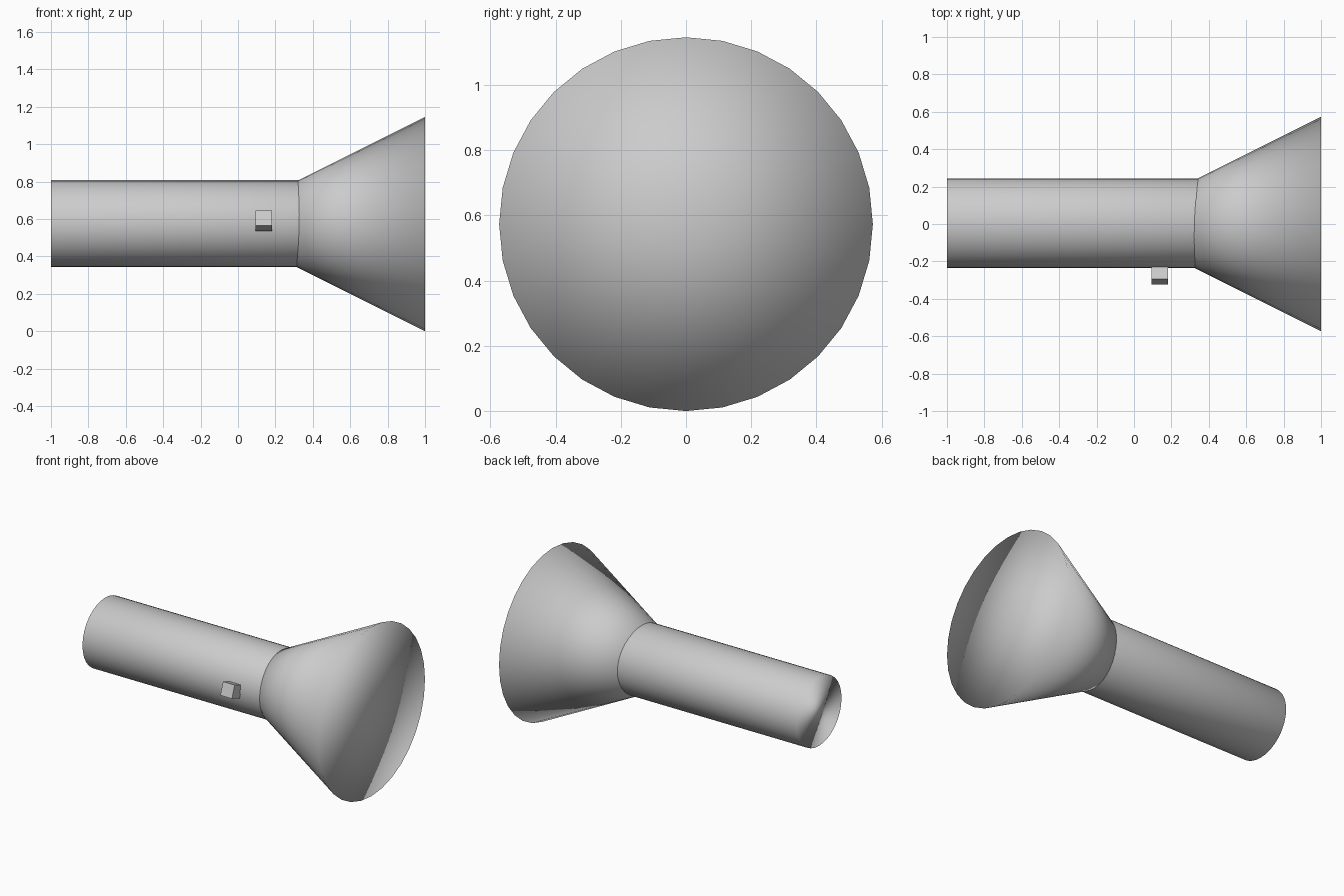
import bpy
from math import radians, pi

if "Cube" in bpy.data.objects:
    bpy.data.objects.remove(bpy.data.objects["Cube"])

AXIS_Z = 0.573   # height of the long axis


def smooth(obj):
    for p in obj.data.polygons:
        p.use_smooth = True


# Barrel: slightly oval cylinder along x, its inner end hidden in the head
x0, x1 = -1.0, 0.42
bpy.ops.mesh.primitive_cylinder_add(
    vertices=32, radius=1, depth=x1 - x0, end_fill_type='TRIFAN',
    location=((x0 + x1) / 2, 0.004, 0.575), rotation=(0, pi / 2, 0))
barrel = bpy.context.object
barrel.name = "barrel"
barrel.scale = (0.2325, 0.2405, 1)   # local x is world z
smooth(barrel)

# Head: full cone, apex inside the barrel, flat fan base at x = 1
R = 0.573
bpy.ops.mesh.primitive_cone_add(
    vertices=32, radius1=R, radius2=0, depth=2 * R, end_fill_type='TRIFAN',
    location=(1 - R, 0, AXIS_Z), rotation=(0, -pi / 2, 0))
head = bpy.context.object
head.name = "lamp_head"
smooth(head)

# Switch: small tilted cube on the front of the barrel
bpy.ops.mesh.primitive_cube_add(
    size=0.087, location=(0.138, -0.269, 0.591), rotation=(radians(-20), 0, 0))
bpy.context.object.name = "switch_button"
